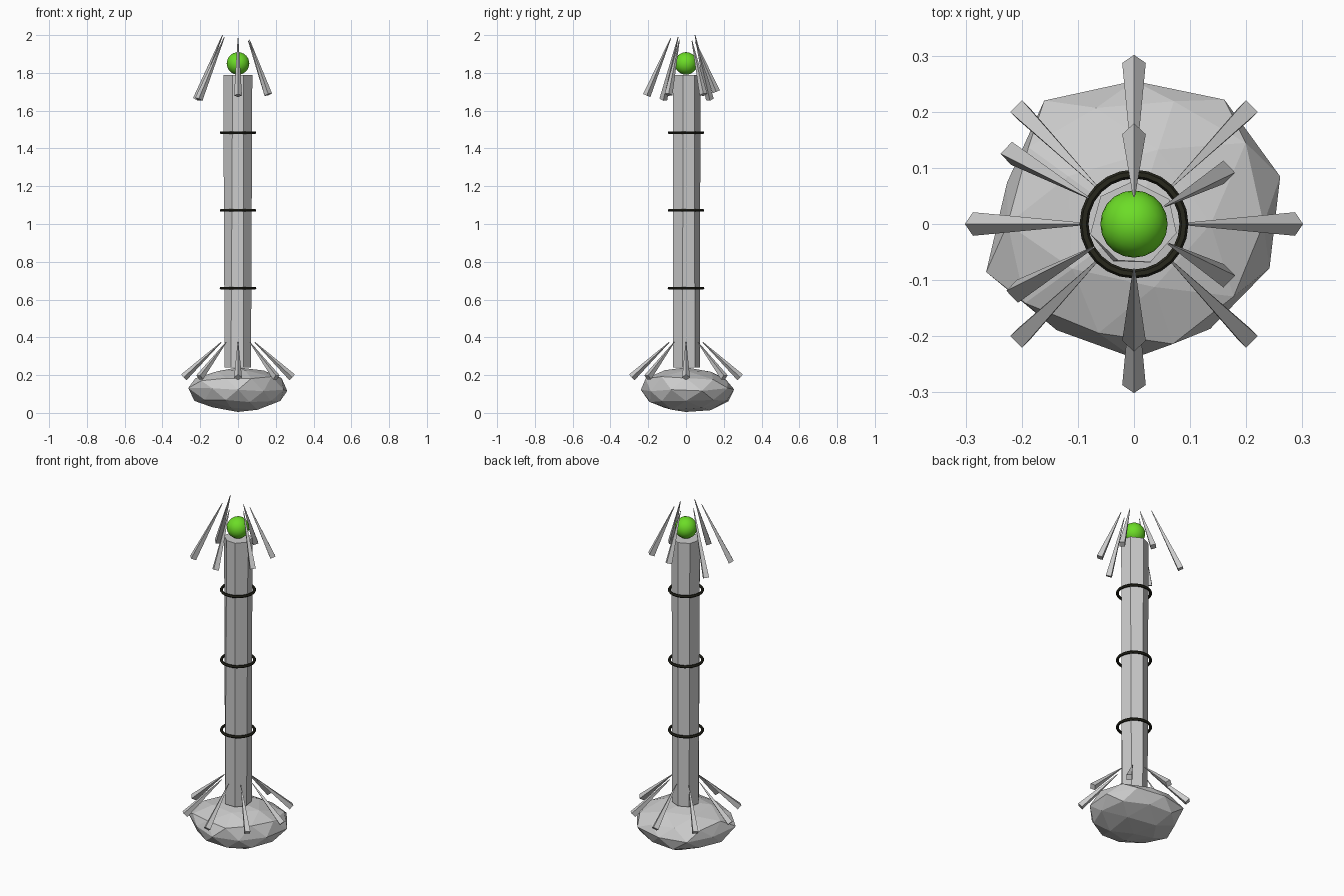
import bpy, math, random
from mathutils import Vector

if "Cube" in bpy.data.objects:
    bpy.data.objects.remove(bpy.data.objects["Cube"])

random.seed(4)


def material(name, rgb):
    m = bpy.data.materials.new(name)
    m.diffuse_color = (*rgb, 1)
    m.use_nodes = True
    m.node_tree.nodes["Principled BSDF"].inputs["Base Color"].default_value = m.diffuse_color
    return m


stone = material("pale grey stone", (0.6, 0.6, 0.6))
iron = material("dark iron", (0.02, 0.02, 0.012))
green = material("green crystal", (0.15, 0.72, 0.02))


def finish(name, mat):
    ob = bpy.context.object
    ob.name = name
    ob.data.materials.append(mat)
    return ob


def spike(name, angle, r_base, z_base, r_tip, z_tip, width=0.021):
    """Four-sided shard, wide end at the base point, narrow end at the tip."""
    a = math.radians(angle)
    out = Vector((math.cos(a), math.sin(a), 0))
    base = out * r_base + Vector((0, 0, z_base))
    tip = out * r_tip + Vector((0, 0, z_tip))
    axis = tip - base
    bpy.ops.mesh.primitive_cone_add(vertices=4, radius1=width, radius2=0.002,
                                    depth=axis.length, location=(base + tip) / 2)
    ob = finish(name, stone)
    ob.rotation_mode = 'QUATERNION'
    ob.rotation_quaternion = Vector((0, 0, 1)).rotation_difference(axis.normalized())


# Rough boulder foot: squashed icosphere with an uneven outline
bpy.ops.mesh.primitive_ico_sphere_add(subdivisions=2, radius=1)
rock = finish("boulder_base", stone)
outline = [.274, .274, .255, .272, .238, .277, .234, .239, .231, .254]  # every 36 deg from 18
for v in rock.data.vertices:
    t = (math.degrees(math.atan2(v.co.y, v.co.x)) - 18) % 360 / 36
    i, f = int(t) % 10, t % 1
    r = outline[i] * (1 - f) + outline[(i + 1) % 10] * f
    if v.co.z > 0.2:
        r *= random.uniform(0.95, 1.08)
    v.co.x *= r
    v.co.y *= r
    v.co.z = 0.125 + v.co.z * 0.118 + random.uniform(-0.01, 0.01) * (abs(v.co.z) < 0.9)
low = min(v.co.z for v in rock.data.vertices)
for v in rock.data.vertices:
    v.co.z += 0.005 - low

# Seven-sided shaft, slightly irregular
bpy.ops.mesh.primitive_cylinder_add(vertices=7, radius=0.075, depth=1.55,
                                    location=(0, 0, 1.015))
shaft = finish("shaft", stone)
for v in shaft.data.vertices:
    v.co.x += random.uniform(-0.005, 0.005)
    v.co.y += random.uniform(-0.003, 0.003)

# Iron bands
for k in range(3):
    bpy.ops.mesh.primitive_torus_add(major_radius=0.089, minor_radius=0.008,
                                     major_segments=24, minor_segments=6,
                                     location=(0, 0, 0.66 + 0.412 * k))
    finish(f"band_{k + 1}", iron)

# Orb on top
bpy.ops.mesh.primitive_ico_sphere_add(subdivisions=3, radius=0.06, location=(0, 0, 1.85))
finish("orb", green)
bpy.ops.object.shade_smooth()

# Ring of eight lower shards
for k in range(8):
    spike(f"lower_shard_{k + 1}", 45 * k, 0.287, 0.188, 0.088, 0.375)

# Six uneven upper shards: angle, base radius, base z, tip radius, tip z
upper = [(30, .185, 1.685, .063, 1.97), (90, .16, 1.70, .05, 1.965),
         (150, .252, 1.66, .095, 2.0), (210, .24, 1.66, .083, 1.99),
         (270, .208, 1.68, .08, 1.985), (330, .185, 1.685, .07, 1.975)]
for k, s in enumerate(upper):
    spike(f"upper_shard_{k + 1}", *s)
